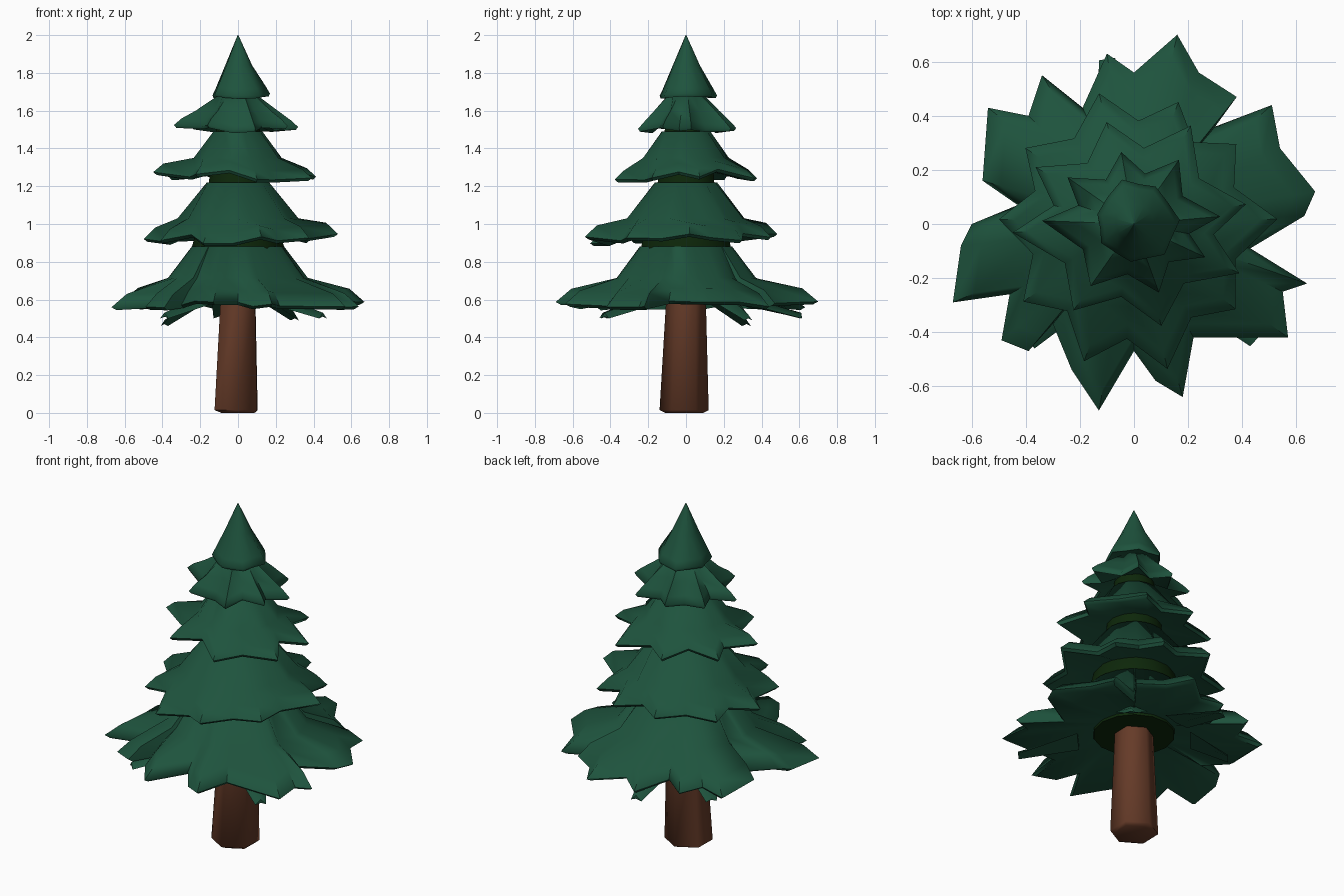
import bpy, bmesh, math, random

if "Cube" in bpy.data.objects:
    bpy.data.objects.remove(bpy.data.objects["Cube"])
random.seed(4)


def material(name, rgb):
    m = bpy.data.materials.new(name)
    m.diffuse_color = (*rgb, 1)
    m.use_nodes = True
    m.node_tree.nodes["Principled BSDF"].inputs["Base Color"].default_value = m.diffuse_color
    return m


GREEN = material("needle green", (0.013, 0.087, 0.047))
DARK = material("inner shade green", (0.004, 0.02, 0.003))
BROWN = material("bark brown", (0.13, 0.043, 0.021))


def finish(bm, name, mat, angle=60):
    bmesh.ops.recalc_face_normals(bm, faces=bm.faces)
    me = bpy.data.meshes.new(name)
    bm.to_mesh(me)
    bm.free()
    me.materials.append(mat)
    ob = bpy.data.objects.new(name, me)
    bpy.context.collection.objects.link(ob)
    bpy.ops.object.select_all(action='DESELECT')
    ob.select_set(True)
    bpy.context.view_layer.objects.active = ob
    bpy.ops.object.shade_smooth_by_angle(angle=math.radians(angle))
    return ob


def loft(rings, name, mat, angle=60):
    """Bridge rings of equal point count and cap both ends."""
    bm = bmesh.new()
    vs = [[bm.verts.new(p) for p in r] for r in rings]
    n = len(vs[0])
    for a, b in zip(vs, vs[1:]):
        for i in range(n):
            j = (i + 1) % n
            bm.faces.new((a[i], a[j], b[j], b[i]))
    bm.faces.new(vs[0])
    bm.faces.new(vs[-1])
    return finish(bm, name, mat, angle)


def polar(a, r, z, cx=0, cy=0):
    return (cx + r * math.cos(a), cy + r * math.sin(a), z)


def circle(r, z, n, cx=0, cy=0, turn=0.0):
    return [polar(turn + math.tau * i / n, r, z, cx, cy) for i in range(n)]


def skirt(name, outline, top, shoulder, bulge_z, rim_z, inner, wave=0.02, sf=0.72):
    """Drooping tier: outline is (angle, radius); top, shoulder, inner are (radius, z)."""
    outline = sorted(outline)
    dz = [random.uniform(-wave, wave) for _ in outline]
    rings = [[polar(a, *top) for a, r in outline],
             [polar(a, min(shoulder[0], r * sf), shoulder[1]) for a, r in outline],
             [polar(a, r * 0.88, bulge_z + d) for (a, r), d in zip(outline, dz)],
             [polar(a, r, rim_z + d) for (a, r), d in zip(outline, dz)],
             [polar(a, r * 0.96, rim_z + d - 0.015) for (a, r), d in zip(outline, dz)],
             [polar(a, *inner) for a, r in outline]]
    return loft(rings, name, GREEN)


def zigzag(tips, notch):
    """Tip list (degrees, radius) with a notch between neighbouring tips."""
    out = []
    for (a, r), (b, s) in zip(tips, tips[1:] + [(tips[0][0] + 360, tips[0][1])]):
        out += [(math.radians(a), r), (math.radians((a + b) / 2), notch * (r + s) / 2)]
    return out


# trunk
loft([circle(0.10, 0.0, 6, 0, -0.01, 0.5), circle(0.13, 0.015, 6, -0.01, -0.01, 0.5),
      circle(0.105, 0.6, 6, 0, 0, 0.5), circle(0.10, 0.66, 6, 0, 0, 0.5)], "trunk", BROWN, 61)

# shaded core seen between the tiers
loft([circle(r, z, 14) for r, z in
      ((0.22, 0.61), (0.25, 0.855), (0.22, 0.97), (0.155, 1.2), (0.15, 1.27),
       (0.12, 1.47), (0.105, 1.56), (0.07, 1.7))], "inner_core", DARK)

# bottom tier, outline as seen from the top
edge = [(-.1, .63), (0, .56), (.16, .70), (.24, .56), (.30, .36), (.38, .47), (.51, .44),
        (.54, .28), (.67, .12), (.63, .03), (.43, -.09), (.64, -.22), (.55, -.25), (.57, -.42),
        (.22, -.42), (.18, -.64), (.08, -.58), (0, -.47), (-.13, -.69), (-.23, -.54),
        (-.30, -.37), (-.39, -.47), (-.49, -.43), (-.46, -.26), (-.67, -.29), (-.64, -.08),
        (-.60, 0), (-.43, .07), (-.56, .16), (-.54, .43), (-.39, .40), (-.34, .55), (-.19, .43)]
skirt("bottom_tier", [(math.atan2(y, x), math.hypot(x, y)) for x, y in edge],
      (0.245, 0.88), (0.37, 0.715), 0.645, 0.575, (0.21, 0.625))

# upper tiers
skirt("second_tier", zigzag([(2, .53), (38, .48), (70, .48), (105, .50), (145, .49),
                             (178, .50), (215, .50), (250, .54), (283, .55), (320, .49)], 0.78),
      (0.165, 1.22), (0.32, 1.03), 0.985, 0.925, (0.20, 0.97), 0.03)
skirt("third_tier", zigzag([(10, .42), (60, .42), (105, .39), (150, .42), (184, .45),
                            (235, .39), (285, .39), (335, .43)], 0.70),
      (0.13, 1.49), (0.235, 1.35), 1.305, 1.26, (0.14, 1.28), 0.03)
skirt("fourth_tier", zigzag([(5, .32), (55, .29), (100, .27), (145, .30), (178, .34), (235, .28),
                             (290, .27), (335, .29)], 0.68),
      (0.09, 1.69), (0.24, 1.60), 1.545, 1.51, (0.10, 1.55), 0.015, 0.66)
skirt("tree_top", zigzag([(5, .17), (60, .16), (105, .17), (165, .14), (210, .14), (265, .14),
                          (315, .16)], 0.9),
      (0.002, 2.0), (0.075, 1.84), 1.72, 1.685, (0.06, 1.70), 0.006, 0.5)


# drooping sprigs under the bottom tier
def sprig(tip, width, name):
    x, y, z = tip
    r = math.hypot(x, y)
    ux, uy = x / r, y / r
    bm = bmesh.new()
    base = [bm.verts.new((ux * 0.3 - uy * s, uy * 0.3 + ux * s, h))
            for s, h in ((-width, 0.58), (0, 0.62), (width, 0.58), (0, 0.57))]
    end = [bm.verts.new((x - uy * s, y + ux * s, z + h))
           for s, h in ((-width / 3, 0), (0, 0.03), (width / 3, 0), (0, 0.01))]
    for i in range(4):
        j = (i + 1) % 4
        bm.faces.new((base[i], base[j], end[j], end[i]))
    bm.faces.new(base)
    bm.faces.new(end)
    finish(bm, name, GREEN)


for i, tip in enumerate([(-.39, .32, .46), (.45, -.43, .50), (-.1, .61, .50), (-.39, -.44, .50),
                         (.30, .33, .49)]):
    sprig(tip, 0.09, f"sprig_{i + 1}")
